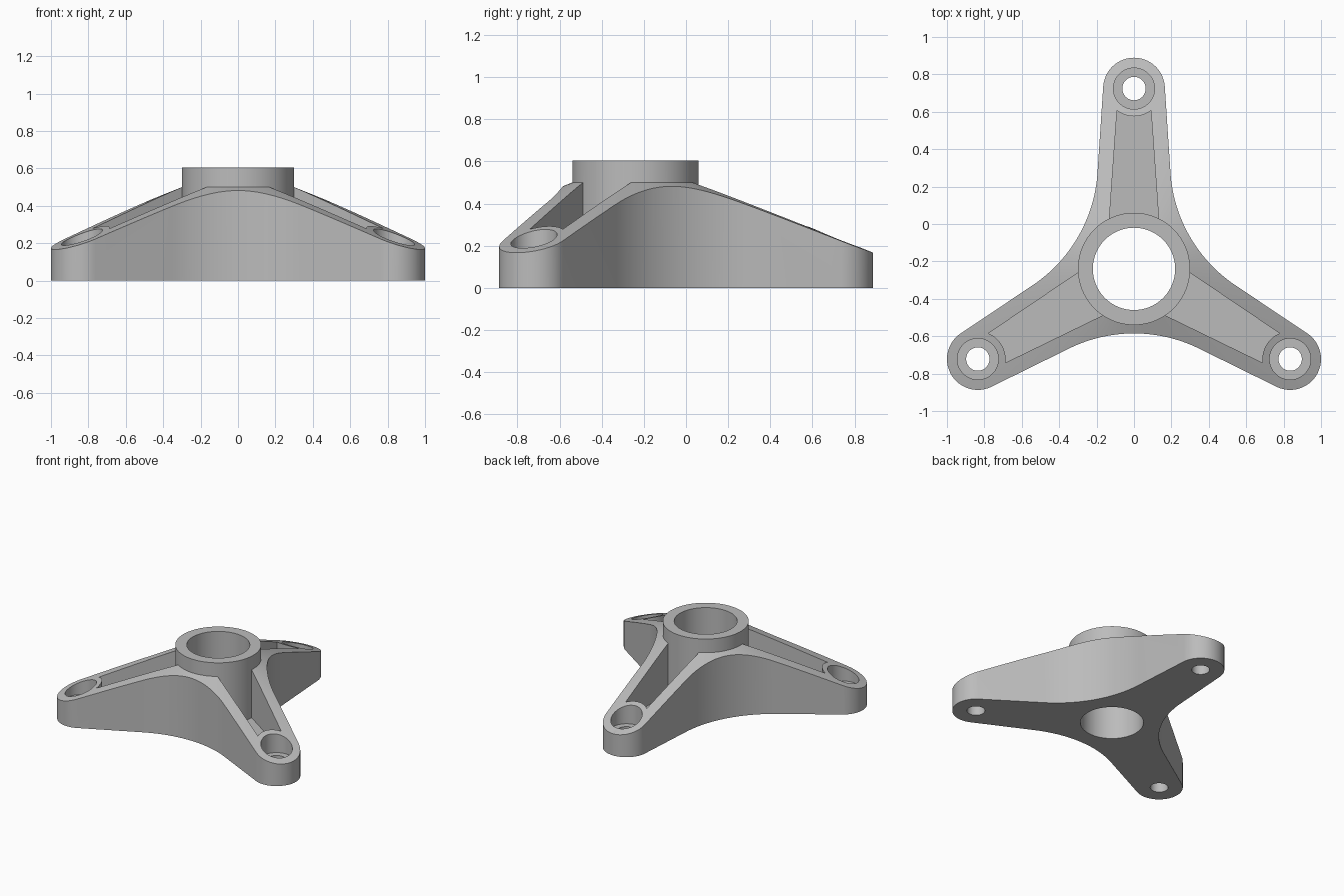
import bpy, bmesh
from math import sin, cos, pi, atan2, hypot, radians

if "Cube" in bpy.data.objects:
    bpy.data.objects.remove(bpy.data.objects["Cube"], do_unlink=True)

HUB_Y = -0.24            # hub centre
ARM = 0.964              # hub centre to foot centre
FOOT_R, HUB_R, BORE_R = 0.165, 0.30, 0.22
TAPER = 0.066            # narrowing of each arm towards its foot
WEB = 0.345              # hub centre to the concave edge between arms
SLOPE, SHOULDER = 0.402, 0.50
POCKET_Z, SEAT_Z = 0.13, 0.13
ARM_ANGLES = [radians(a) for a in (90, 210, 330)]

gray = bpy.data.materials.new("plain_gray")
gray.use_nodes = True
gray.diffuse_color = (0.5, 0.5, 0.5, 1)
gray.node_tree.nodes["Principled BSDF"].inputs["Base Color"].default_value = (0.5, 0.5, 0.5, 1)


def arc(cx, cy, r, a0, a1, n):
    return [(cx + r * cos(a0 + (a1 - a0) * i / n), cy + r * sin(a0 + (a1 - a0) * i / n))
            for i in range(n + 1)]


def place(points, angle):
    """Turn arm-space points about the hub centre."""
    c, s = cos(angle), sin(angle)
    return [(x * c - y * s, x * s + y * c + HUB_Y) for x, y in points]


def finish(name, bm):
    bmesh.ops.recalc_face_normals(bm, faces=bm.faces)
    mesh = bpy.data.meshes.new(name)
    bm.to_mesh(mesh)
    bm.free()
    mesh.materials.append(gray)
    ob = bpy.data.objects.new(name, mesh)
    bpy.context.collection.objects.link(ob)
    return ob


def prism(name, points, z0, z1):
    bm = bmesh.new()
    face = bm.faces.new([bm.verts.new((x, y, z0)) for x, y in points])
    top = bmesh.ops.extrude_face_region(bm, geom=[face])["geom"]
    verts = [v for v in top if isinstance(v, bmesh.types.BMVert)]
    bmesh.ops.translate(bm, verts=verts, vec=(0, 0, z1 - z0))
    if not any(f.normal.z < -0.5 for f in bm.faces) or len(bm.faces) < len(points) + 2:
        bm.normal_update()
    return finish(name, bm)


def cylinder(name, x, y, r, z0, z1, n=96, r_top=None):
    bm = bmesh.new()
    bmesh.ops.create_cone(bm, cap_ends=True, segments=n, radius1=r,
                          radius2=r if r_top is None else r_top, depth=z1 - z0)
    bmesh.ops.translate(bm, verts=bm.verts, vec=(x, y, (z0 + z1) / 2))
    return finish(name, bm)


def combine(target, tool, operation):
    mod = target.modifiers.new("cut", "BOOLEAN")
    mod.object, mod.operation, mod.solver = tool, operation, "EXACT"
    bpy.context.view_layer.objects.active = target
    bpy.ops.object.modifier_apply(modifier=mod.name)
    bpy.data.objects.remove(tool, do_unlink=True)


# Footprint: rounded feet joined by concave arcs tangent to the tapered arms
norm = hypot(1, TAPER)
half0 = FOOT_R * norm + TAPER * ARM
dist = (norm * WEB - half0) / (norm - sin(pi / 3) - TAPER * cos(pi / 3))
web_r = dist - WEB
tilt = atan2(1, TAPER)
outline = []
for angle in ARM_ANGLES:
    foot = arc(ARM, 0, FOOT_R, -tilt, tilt, 40)
    centre = (dist * cos(pi / 3), dist * sin(pi / 3))
    web = arc(*centre, web_r, tilt + pi, 2 * pi / 3 - tilt + pi, 40)
    outline += place(foot + web, angle)
body = prism("three_arm_bracket", outline, 0, 1)

# Conical top falling from the hub to the feet
apex = SHOULDER + SLOPE * HUB_R
cone = cylinder("cone_trim", 0, HUB_Y, (apex + 0.2) / SLOPE, -0.2, apex, 192, 0)
combine(body, cone, "INTERSECT")

# Flat-floored pocket in each arm, ending in an arc round the foot
for angle in ARM_ANGLES:
    end = arc(ARM, 0, 0.148, pi + 0.66, pi - 0.66, 16)
    inner = [(0.15, 0.14), (0.15, -0.14)]
    combine(body, prism("pocket_cutter", place(end + inner, angle), POCKET_Z, 1), "DIFFERENCE")

# Hub with through bore
combine(body, cylinder("hub", 0, HUB_Y, HUB_R, 0.03, 0.605), "UNION")
combine(body, cylinder("bore_cutter", 0, HUB_Y, BORE_R, -0.5, 1), "DIFFERENCE")

# Counterbored bolt hole in each foot
for angle in ARM_ANGLES:
    x, y = place([(ARM, 0)], angle)[0]
    combine(body, cylinder("seat_cutter", x, y, 0.11, SEAT_Z, 1, 64), "DIFFERENCE")
    combine(body, cylinder("hole_cutter", x, y, 0.0625, -0.5, 1, 48), "DIFFERENCE")

# Smooth curved walls, keep edges crisp
bpy.ops.object.select_all(action="DESELECT")
body.select_set(True)
bpy.context.view_layer.objects.active = body
bpy.ops.object.shade_smooth_by_angle(angle=radians(25))
